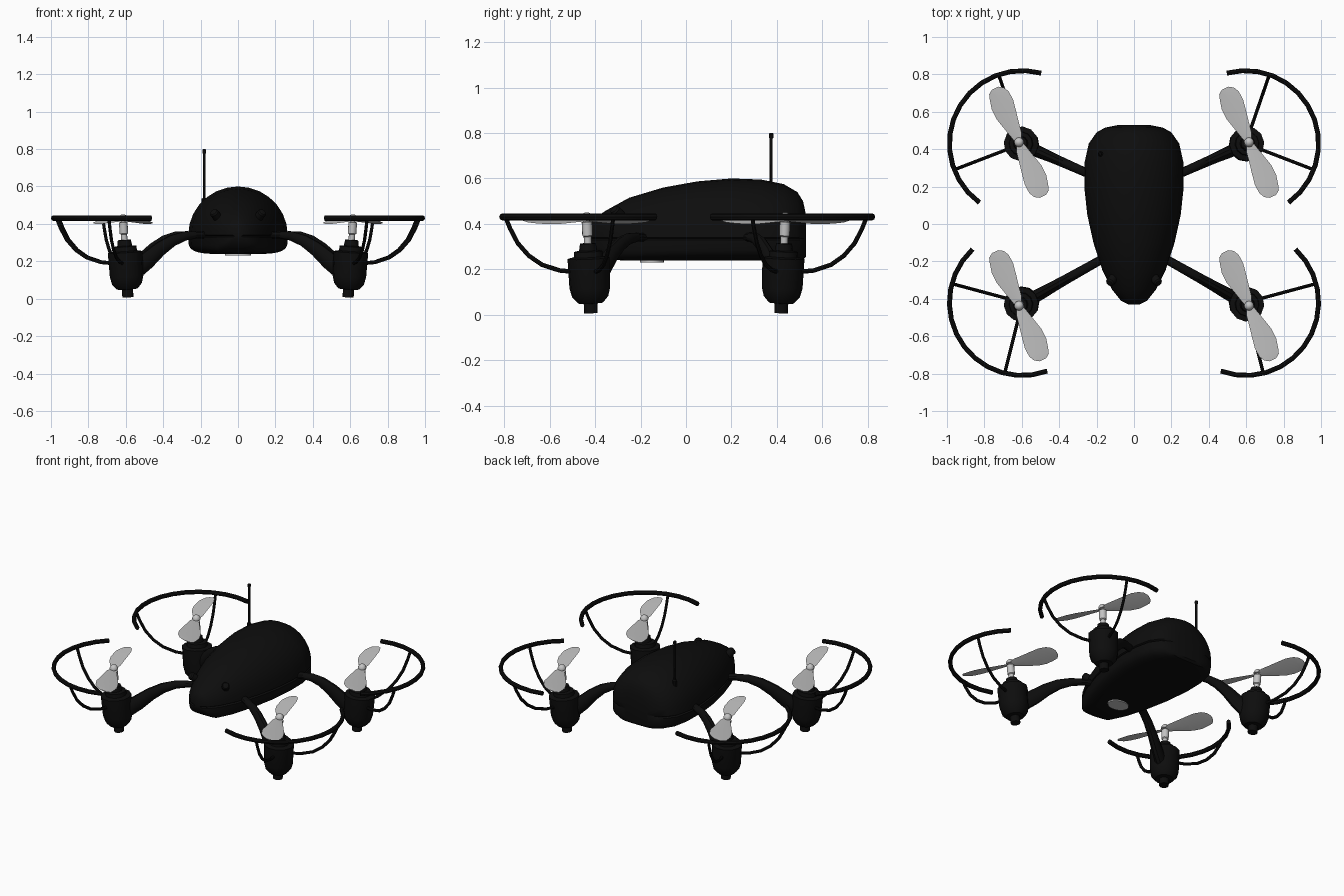
import bpy, bmesh
from math import cos, sin, pi, radians
from mathutils import Vector, Matrix

if "Cube" in bpy.data.objects:
    bpy.data.objects.remove(bpy.data.objects["Cube"], do_unlink=True)


def material(name, value):
    m = bpy.data.materials.new(name)
    m.use_nodes = True
    colour = (value, value, value, 1)
    m.diffuse_color = colour
    m.node_tree.nodes["Principled BSDF"].inputs["Base Color"].default_value = colour
    return m


BLACK = material("black plastic", 0.004)
GREY = material("light grey", 0.55)
parts = []


def loft(name, rings, mat):
    """Skin a list of equal-length closed rings and cap both ends."""
    bm = bmesh.new()
    loops = [[bm.verts.new(p) for p in ring] for ring in rings]
    n = len(loops[0])
    for a, b in zip(loops, loops[1:]):
        for i in range(n):
            j = (i + 1) % n
            bm.faces.new((a[i], a[j], b[j], b[i]))
    bm.faces.new(loops[0])
    bm.faces.new(loops[-1])
    bmesh.ops.recalc_face_normals(bm, faces=bm.faces)
    mesh = bpy.data.meshes.new(name)
    bm.to_mesh(mesh)
    bm.free()
    mesh.materials.append(mat)
    ob = bpy.data.objects.new(name, mesh)
    bpy.context.collection.objects.link(ob)
    parts.append(ob)
    return ob


def sweep(name, path, sizes, mat, sides=8):
    """Elliptical tube along a path; sizes are (side, up) half widths."""
    pts = [Vector(p) for p in path]
    rings = []
    for i, p in enumerate(pts):
        t = (pts[min(i + 1, len(pts) - 1)] - pts[max(i - 1, 0)]).normalized()
        side = t.cross(Vector((0, 0, 1))).normalized()
        up = side.cross(t)
        a, b = sizes[i] if isinstance(sizes, list) else sizes
        rings.append([p + side * a * cos(k * 2 * pi / sides) + up * b * sin(k * 2 * pi / sides)
                      for k in range(sides)])
    return loft(name, rings, mat)


def lathe(name, profile, mat, sides=12, matrix=Matrix()):
    """Turn (radius, height) pairs around the local z axis."""
    rings = [[matrix @ Vector((r * cos(k * 2 * pi / sides), r * sin(k * 2 * pi / sides), z))
              for k in range(sides)] for r, z in profile]
    return loft(name, rings, mat)


# Body shell: stations of (y, half width, top, bottom) with a seam groove
SEAM = 0.335
stations = [
    (-0.43, 0.03, 0.39, 0.325), (-0.41, 0.07, 0.42, 0.28), (-0.35, 0.118, 0.46, 0.243),
    (-0.25, 0.168, 0.515, 0.238), (-0.1, 0.217, 0.56, 0.238), (0.05, 0.25, 0.587, 0.238),
    (0.2, 0.266, 0.60, 0.238), (0.33, 0.264, 0.595, 0.238), (0.43, 0.242, 0.575, 0.238),
    (0.49, 0.2, 0.54, 0.24), (0.515, 0.155, 0.50, 0.243), (0.528, 0.09, 0.44, 0.255)]


def body_section(y, w, top, bottom, n=14):
    hi, lo = SEAM + 0.006, SEAM - 0.006
    ring = []
    for k in range(n + 1):
        a = pi * k / n
        ring.append((w * cos(a), y, hi + (top - hi) * sin(a)))
    ring.append((0.012 - w, y, SEAM))
    for k in range(n + 1):
        a = pi * k / n
        c = cos(a)
        x = -w * abs(c) ** 0.45 * (1 if c > 0 else -1)
        ring.append((x, y, lo - (lo - min(bottom, lo)) * sin(a) ** 0.5))
    ring.append((w - 0.012, y, SEAM))
    return ring


loft("body_shell", [body_section(*s) for s in stations], BLACK)

# Belly plate
lathe("belly_plate", [(0.07, 0.231), (0.07, 0.239)], GREY, 24,
      Matrix.Translation((0, -0.15, 0)) @ Matrix.Diagonal((1, 0.75, 1, 1)))

# Antenna
lathe("antenna", [(0.014, 0.48), (0.014, 0.535), (0.007, 0.54), (0.007, 0.775),
                  (0.01, 0.78), (0.01, 0.796), (0.006, 0.80)], BLACK, 10,
      Matrix.Translation((-0.18, 0.375, 0)))

# Front sensors
for sx, label in ((1, "left"), (-1, "right")):
    aim = Vector((sx * 0.45, -0.6, 0.6)).to_track_quat("Z", "Y").to_matrix().to_4x4()
    lathe(label + "_sensor", [(0.024, -0.05), (0.024, 0.012), (0.018, 0.02), (0.006, 0.023)],
          BLACK, 14, Matrix.Translation((sx * 0.122, -0.305, 0.452)) @ aim)

POD = [(0.03, 0.008), (0.03, 0.05), (0.055, 0.052), (0.08, 0.08), (0.09, 0.12), (0.093, 0.25),
       (0.065, 0.256), (0.062, 0.28), (0.04, 0.284), (0.035, 0.315)]
SHAFT = [(0.017, 0.30), (0.017, 0.345), (0.023, 0.35), (0.023, 0.41), (0.012, 0.412), (0.012, 0.42),
         (0.025, 0.422), (0.026, 0.432), (0.018, 0.446), (0.006, 0.452)]
SPOKE = [(0.06, 0.188), (0.14, 0.195), (0.22, 0.22), (0.28, 0.26), (0.33, 0.315), (0.365, 0.38), (0.385, 0.428)]
ARM = [(0, 0.338), (0.2, 0.342), (0.35, 0.335), (0.5, 0.31), (0.65, 0.265), (0.8, 0.205), (0.95, 0.15)]
ARM_SIZE = [(0.024, 0.02), (0.024, 0.02), (0.025, 0.025), (0.026, 0.032),
            (0.028, 0.04), (0.032, 0.048), (0.034, 0.05)]
# Blade stations: (distance, trailing edge, leading edge)
BLADE = [(0.0, -0.016, 0.016), (0.04, -0.026, 0.034), (0.1, -0.041, 0.045), (0.16, -0.056, 0.057),
         (0.22, -0.058, 0.068), (0.27, -0.046, 0.065), (0.3, -0.036, 0.05), (0.316, -0.012, 0.025)]
PROP_ANGLE = radians(115)


def blade(name, hub, angle):
    u = Vector((cos(angle), sin(angle), 0))
    v = Vector((sin(angle), -cos(angle), 0.33))
    lift = Vector((0, 0, 0.003))
    rings = []
    for d, lo, hi in BLADE:
        a, b = hub + u * d + v * lo, hub + u * d + v * hi
        m = (a + b) / 2
        rings.append([a, m - lift, b, m + lift])
    loft(name, rings, GREY)


# Four rotor units: arm, motor pod, guard, spokes and propeller
for sy, end in ((1, "rear"), (-1, "front")):
    ring_y = 0.43 if sy > 0 else -0.42
    # Guard arc and spoke angles as seen on the left side
    start, stop = (-54, 105) if sy > 0 else (-110, 47)
    spoke_angles = (71, -21) if sy > 0 else (15, -76)
    arm_from = Vector((0.2, 0.25, 0)) if sy > 0 else Vector((0.13, -0.165, 0))
    for sx, side in ((1, "left"), (-1, "right")):
        name = end + "_" + side
        centre = Vector((sx * 0.597, ring_y, 0))
        foot = Vector((sx * 0.588, sy * 0.418, 0))
        axis = Vector((sx * 0.615, sy * 0.437, 0.43)) - foot
        tilt = Matrix.Translation(foot) @ axis.to_track_quat("Z", "Y").to_matrix().to_4x4()
        lathe(name + "_motor_pod", POD, BLACK, 12, tilt)
        lathe(name + "_rotor_shaft", SHAFT, GREY, 12, tilt)

        a0 = Vector((sx * arm_from.x, arm_from.y, 0))
        a1 = Vector((sx * 0.575, sy * 0.415, 0))
        sweep(name + "_arm", [a0.lerp(a1, t) + Vector((0, 0, z)) for t, z in ARM], ARM_SIZE, BLACK, 10)

        def around(deg, r, z):
            a = radians(deg)
            return Vector((centre.x + sx * r * cos(a), centre.y + r * sin(a), z))

        steps = 13
        sweep(name + "_guard", [around(start + (stop - start) * i / steps, 0.39, 0.431)
                                for i in range(steps + 1)], (0.013, 0.015), BLACK)
        for i, deg in enumerate(spoke_angles):
            sweep(f"{name}_spoke_{i + 1}", [around(deg, r, z) for r, z in SPOKE], (0.009, 0.01), BLACK)
        hub = Vector((sx * 0.615, sy * 0.437, 0.418))
        for i in range(2):
            blade(f"{name}_blade_{i + 1}", hub, PROP_ANGLE + i * pi)

# Smooth shading with sharp edges kept
bpy.ops.object.select_all(action="DESELECT")
for ob in parts:
    ob.select_set(True)
bpy.context.view_layer.objects.active = parts[0]
bpy.ops.object.shade_smooth_by_angle(angle=radians(35))
